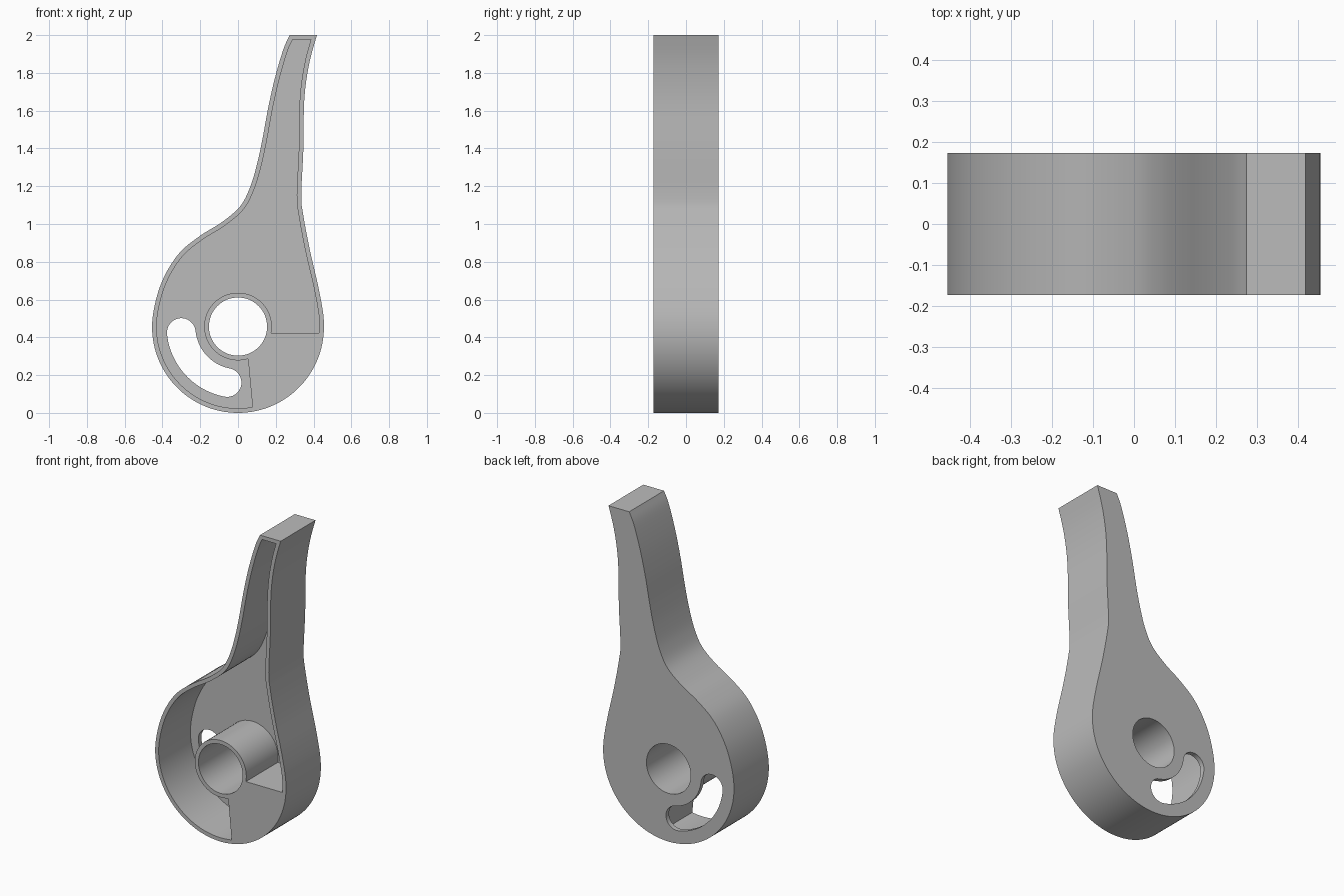
import bpy
import bmesh
from math import cos, sin, pi, radians
from mathutils import Vector

if "Cube" in bpy.data.objects:
    bpy.data.objects.remove(bpy.data.objects["Cube"])

HALF = 0.173          # half thickness
FLOOR = 0.143         # pocket depth ends here
WALL = 0.024
R = 0.455             # rounded base radius
HUB = Vector((0, 0.457))

grey = bpy.data.materials.new("light_grey")
grey.use_nodes = True
colour = (0.5, 0.5, 0.5, 1)
grey.diffuse_color = colour
grey.node_tree.nodes["Principled BSDF"].inputs["Base Color"].default_value = colour


def arc(centre, radius, start, end, steps):
    """Points on an arc, angles in degrees."""
    angles = [radians(start + (end - start) * i / steps) for i in range(steps + 1)]
    return [Vector((centre[0] + radius * cos(a), centre[1] + radius * sin(a))) for a in angles]


def spline(points, steps=6):
    """Smooth curve through points; the first and last only steer it."""
    p = [Vector(q) for q in points]
    out = []
    for a, b, c, d in zip(p, p[1:], p[2:], p[3:]):
        for i in range(steps):
            t = i / steps
            out.append(0.5 * (2 * b + (c - a) * t + (2 * a - 5 * b + 4 * c - d) * t**2
                              + (3 * b - a - 3 * c + d) * t**3))
    return out + [p[-2]]


def inset(points, amount):
    """Mitred inward offset of a clockwise outline."""
    out = []
    for i, p in enumerate(points):
        e1 = (p - points[i - 1]).normalized()
        e2 = (points[(i + 1) % len(points)] - p).normalized()
        n1, n2 = Vector((e1.y, -e1.x)), Vector((e2.y, -e2.x))
        out.append(p + (n1 + n2) * amount / (1 + n1.dot(n2)))
    return out


def prism(name, points, front, back):
    """Extrude an x-z outline along y."""
    bm = bmesh.new()
    face = bm.faces.new([bm.verts.new((p[0], front, p[1])) for p in points])
    ext = bmesh.ops.extrude_face_region(bm, geom=[face])
    moved = [v for v in ext["geom"] if isinstance(v, bmesh.types.BMVert)]
    bmesh.ops.translate(bm, verts=moved, vec=(0, back - front, 0))
    bmesh.ops.recalc_face_normals(bm, faces=bm.faces)
    mesh = bpy.data.meshes.new(name)
    bm.to_mesh(mesh)
    bm.free()
    mesh.materials.append(grey)
    obj = bpy.data.objects.new(name, mesh)
    bpy.context.collection.objects.link(obj)
    return obj


def cut(target, cutter):
    """Subtract the cutter and discard it."""
    mod = target.modifiers.new("cut", "BOOLEAN")
    mod.operation, mod.solver, mod.object = "DIFFERENCE", "EXACT", cutter
    bpy.context.view_layer.objects.active = target
    bpy.ops.object.modifier_apply(modifier=mod.name)
    bpy.data.objects.remove(cutter)


# Lever outline: round base, left flank up to the tip, right flank down
left = spline([(-0.434, 0.32), (-R, 0.456), (-0.434, 0.60), (-0.386, 0.731), (-0.307, 0.850),
               (-0.20, 0.938), (-0.085, 1.010), (0.01, 1.092), (0.063, 1.192), (0.10, 1.314),
               (0.129, 1.447), (0.16, 1.616), (0.196, 1.775), (0.24, 1.924), (0.274, 2), (0.31, 2.07)])
right = spline([(0.45, 2.09), (0.418, 2), (0.376, 1.844), (0.351, 1.659), (0.346, 1.394),
                (0.335, 1.155), (0.345, 1.05), (0.38, 0.864), (0.423, 0.678), (0.449, 0.54),
                (R, 0.456), (0.449, 0.38)])
base = arc((0, R), R, 0, -180, 64)
outline = base[1:-1] + left + right
lever = prism("lever_body", outline, -HALF, HALF)

# Front pocket, leaving the solid wedge and the hub sleeve standing
pocket = prism("pocket_cutter", inset(outline, WALL), -HALF - 0.1, FLOOR)
wedge = [HUB, (0.053, 0.286), (0.08, 0), (0.1, -0.1), (0.6, -0.1), (0.6, 0.424), (0.1, 0.424)]
cut(pocket, prism("wedge_keep", wedge, -0.5, 0.5))
cut(pocket, prism("hub_keep", arc(HUB, 0.179, 0, 360, 64)[:-1], -0.5, 0.5))
cut(lever, pocket)

# Pivot hole
cut(lever, prism("hole_cutter", arc(HUB, 0.154, 0, 360, 64)[:-1], -0.5, 0.5))

# Curved slot through the back plate
mid, half, a0, a1 = 0.302, 0.076, 186, 259
end0, end1 = arc(HUB, mid, a0, a1, 1)
slot = (arc(HUB, mid + half, a0, a1, 24) + arc(end1, half, a1, a1 + 180, 16)[1:]
        + arc(HUB, mid - half, a1, a0, 24)[1:] + arc(end0, half, a0 - 180, a0, 16)[1:-1])
cut(lever, prism("slot_cutter", slot, 0, 0.5))

# Smooth curved walls, crisp rims
bpy.ops.object.select_all(action="DESELECT")
lever.select_set(True)
bpy.context.view_layer.objects.active = lever
bpy.ops.object.shade_smooth_by_angle(angle=radians(30))
